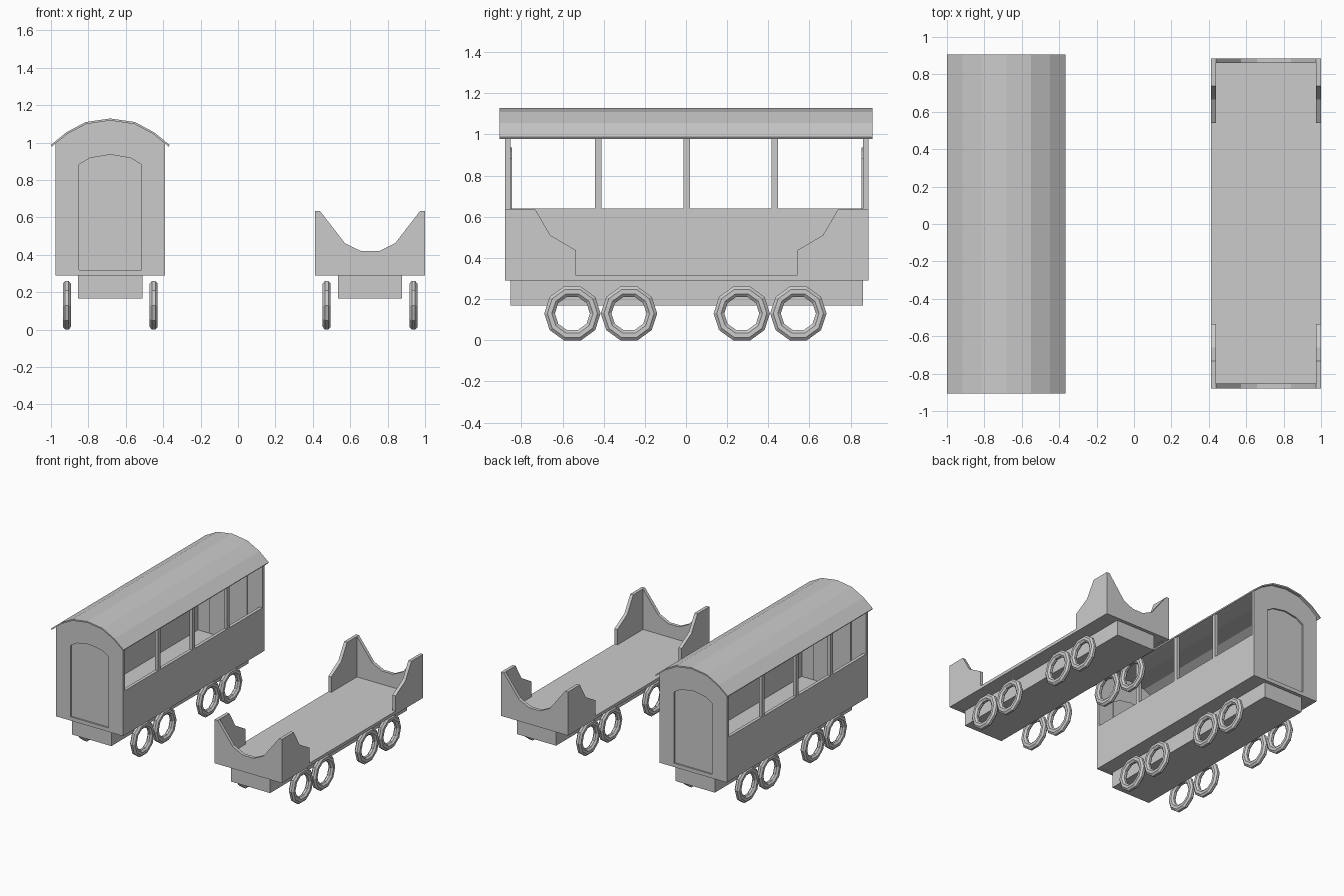
import bpy, bmesh, math
from mathutils import Vector

if "Cube" in bpy.data.objects:
    bpy.data.objects.remove(bpy.data.objects["Cube"])

COACH_X, FLAT_X = -0.683, 0.706
Y0, Y1 = -0.88, 0.886          # body ends
YC = (Y0 + Y1) / 2
HW, T = 0.294, 0.026           # half width, wall thickness


def finish(name, bm):
    bmesh.ops.recalc_face_normals(bm, faces=bm.faces)
    me = bpy.data.meshes.new(name)
    bm.to_mesh(me)
    bm.free()
    ob = bpy.data.objects.new(name, me)
    bpy.context.collection.objects.link(ob)
    return ob


def box(name, x0, x1, y0, y1, z0, z1):
    bm = bmesh.new()
    bmesh.ops.create_cube(bm, size=1)
    for v in bm.verts:
        v.co = ((x0, x1)[v.co.x > 0], (y0, y1)[v.co.y > 0], (z0, z1)[v.co.z > 0])
    return finish(name, bm)


def prism(name, pts, start, end):
    """Extrude a closed outline of 3D points from start to end offset."""
    bm = bmesh.new()
    f = bm.faces.new([bm.verts.new(Vector(p) + Vector(start)) for p in pts])
    ext = bmesh.ops.extrude_face_region(bm, geom=[f], use_keep_orig=True)
    moved = [g for g in ext["geom"] if isinstance(g, bmesh.types.BMVert)]
    bmesh.ops.translate(bm, verts=moved, vec=Vector(end) - Vector(start))
    return finish(name, bm)


def across(name, pts, cx, y0, y1):
    """Outline in x/z, extruded along y."""
    return prism(name, [(x, 0, z) for x, z in pts], (cx, y0, 0), (cx, y1, 0))


def mirrored(half):
    """Right half profile, from centre outwards, made symmetric left to right."""
    left = [(-x, z) for x, z in reversed(half) if x > 0]
    return left + half


def wheel(name, x, y):
    n, m = 10, 8
    bm = bmesh.new()
    rings = []
    for i in range(n):
        a = 2 * math.pi * i / n
        ring = []
        for j in range(m):
            b = 2 * math.pi * (j + 0.5) / m
            r = 0.111 + 0.028 * math.cos(b)
            ring.append(bm.verts.new((x + 0.0235 * math.sin(b), y + r * math.cos(a),
                                      0.139 - 0.004 + 0.0 + r * math.sin(a) * 1.0)))
        rings.append(ring)
    for i in range(n):
        p, q = rings[i], rings[(i + 1) % n]
        for j in range(m):
            k = (j + 1) % m
            bm.faces.new((p[j], q[j], q[k], p[k]))
    low = min(v.co.z for v in bm.verts)
    for v in bm.verts:
        v.co.z -= low
    return finish(name, bm)


# Chassis, floor and wheels shared by both wagons
for label, cx in (("coach", COACH_X), ("flat_wagon", FLAT_X)):
    box(label + "_chassis", cx - 0.172, cx + 0.172, -0.853, 0.86, 0.168, 0.292)
    box(label + "_floor", cx - HW + 0.001, cx + HW - 0.001, Y0 + 0.001, Y1 - 0.001, 0.291, 0.315)
    for s, side in ((-1, "left"), (1, "right")):
        for i, y in enumerate((-0.552, -0.277, 0.271, 0.546)):
            wheel(f"{label}_wheel_{side}_{i + 1}", cx + s * 0.232, y)

# Coach roof: thin arched shell
roof_top = mirrored([(0, 1.129), (0.132, 1.11), (0.235, 1.055), (0.317, 0.988)])
roof_low = mirrored([(0, 1.118), (0.13, 1.099), (0.23, 1.046), (0.312, 0.979)])
across("coach_roof", roof_top + roof_low[::-1], COACH_X, -0.907, 0.907)

# Coach end walls with arched door openings and recessed doors
gable = mirrored([(0, 1.12), (0.13, 1.101), (0.23, 1.048), (HW, 0.996)])
gable = [(-HW, 0.29)] + gable + [(HW, 0.29)]
arch = mirrored([(0, 0.936), (0.108, 0.918), (0.166, 0.884)])
arch = [(-0.166, 0.32)] + arch + [(0.166, 0.32)]
for s, end, y in ((1, "front", Y0), (-1, "back", Y1)):
    wall = across(f"coach_{end}_wall", gable, COACH_X, y, y + s * T)
    cut = across(f"{end}_door_cutter", arch, COACH_X, y - s * 0.05, y + s * 0.1)
    cut.hide_render = True
    cut.hide_set(True)
    cut.display_type = 'WIRE'
    mod = wall.modifiers.new("door_opening", 'BOOLEAN')
    mod.object = cut
    mod.solver = 'EXACT'
    across(f"coach_{end}_door", arch, COACH_X, y + s * 0.012, y + s * 0.034)

# Coach side walls and window posts
for s, side in ((-1, "left"), (1, "right")):
    xa, xb = sorted((COACH_X + s * HW, COACH_X + s * (HW - T)))
    box(f"coach_{side}_wall", xa, xb, Y0 + 0.001, Y1 - 0.001, 0.29, 0.64)
    for i, y in enumerate((-0.426, 0.003, 0.432)):
        box(f"coach_{side}_post_{i + 1}", xa, xb, y - 0.016, y + 0.016, 0.63, 1.0)

# Flat wagon dished end boards
dip = mirrored([(0.048, 0.42), (0.134, 0.462), (0.268, 0.635), (HW, 0.635)])
dip = [(-HW, 0.29)] + dip + [(HW, 0.29)]
across("flat_wagon_front_board", dip, FLAT_X, Y0, Y0 + T)
across("flat_wagon_back_board", dip, FLAT_X, Y1 - T, Y1)

# Flat wagon stepped corner boards
corner = [(0, 0.29), (0, 0.635), (0.147, 0.635), (0.22, 0.51), (0.345, 0.437), (0.345, 0.29)]
for s, side in ((-1, "left"), (1, "right")):
    for d, end, y in ((1, "front", Y0 + 0.001), (-1, "back", Y1 - 0.001)):
        prism(f"flat_wagon_{end}_{side}_corner", [(0, y + d * u, z) for u, z in corner],
              (FLAT_X + s * HW, 0, 0), (FLAT_X + s * (HW - T), 0, 0))
